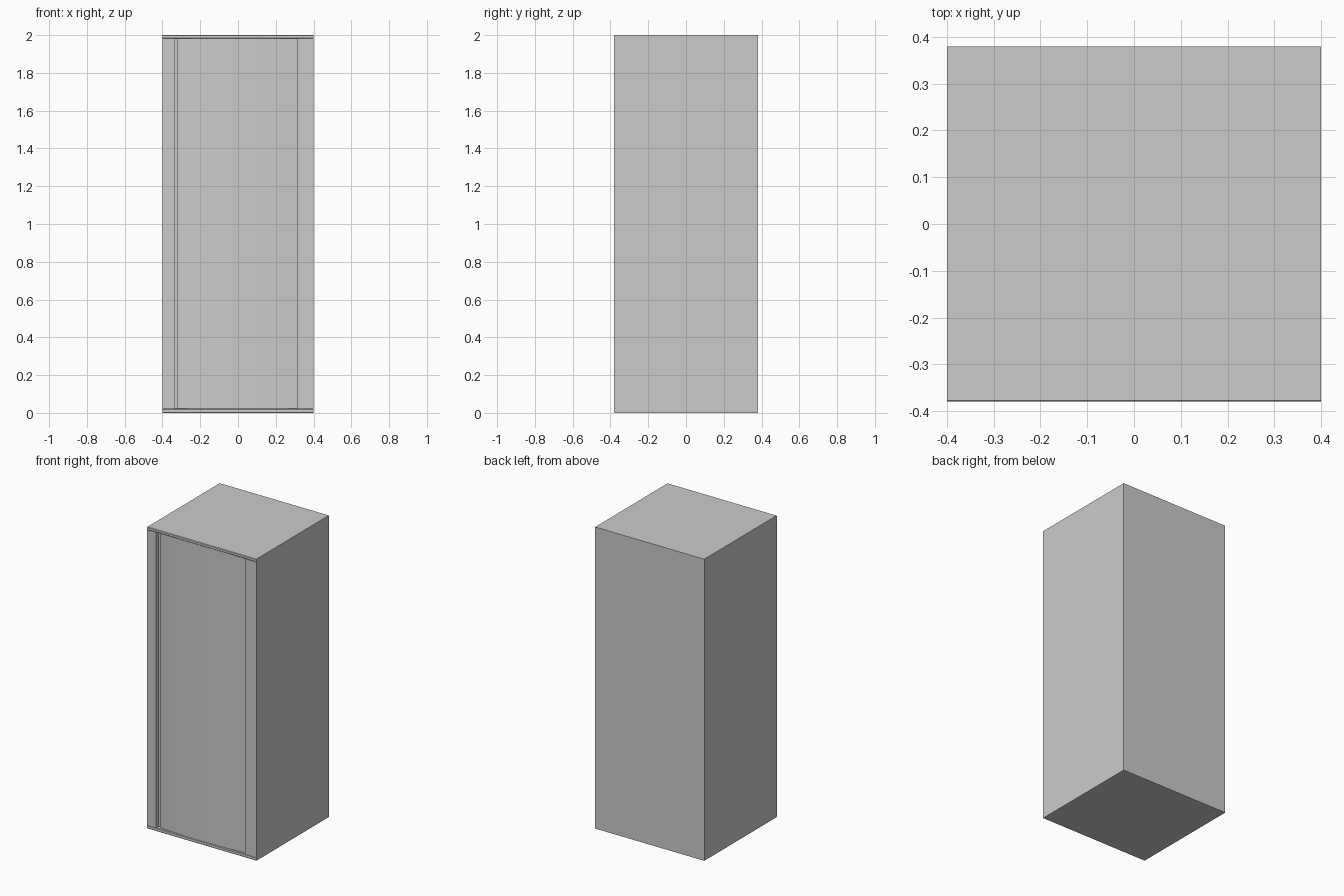
import bpy, bmesh, math

if "Cube" in bpy.data.objects:
    bpy.data.objects.remove(bpy.data.objects["Cube"])

W, FRONT, BACK, JOIN = 0.40, -0.38, 0.38, -0.337
Z0, Z1 = 0.022, 1.981

def prism(name, pts, lo, hi, axis='z'):
    """Extrude a closed 2D outline along z (x,y outline) or x (y,z outline)."""
    bm = bmesh.new()
    place = (lambda p, t: (p[0], p[1], t)) if axis == 'z' else (lambda p, t: (t, p[0], p[1]))
    a = [bm.verts.new(place(p, lo)) for p in pts]
    b = [bm.verts.new(place(p, hi)) for p in pts]
    bm.faces.new(a)
    bm.faces.new(b)
    for i in range(len(pts)):
        j = (i + 1) % len(pts)
        bm.faces.new((a[i], a[j], b[j], b[i]))
    bmesh.ops.recalc_face_normals(bm, faces=bm.faces)
    me = bpy.data.meshes.new(name)
    bm.to_mesh(me)
    bm.free()
    ob = bpy.data.objects.new(name, me)
    bpy.context.collection.objects.link(ob)
    bpy.ops.object.select_all(action='DESELECT')
    ob.select_set(True)
    bpy.context.view_layer.objects.active = ob
    bpy.ops.object.shade_smooth_by_angle(angle=math.radians(25))
    return ob

def rect(x0, x1, y0, y1):
    return [(x0, y0), (x1, y0), (x1, y1), (x0, y1)]

# main cabinet box
prism("cabinet_body", rect(-W, W, JOIN, BACK), 0, 2)

# front side posts
prism("left_post", rect(-W, -0.335, FRONT, JOIN), Z0, Z1)
prism("right_post", rect(0.316, W, FRONT, JOIN), Z0, Z1)

# gently bowed door, leaving a grip groove beside the left post
xl, xr, n = -0.32, 0.316, 16
arc = []
for i in range(n + 1):
    t = i / n
    arc.append((xl + (xr - xl) * t, -0.362 - 0.016 * (1 - (2 * t - 1) ** 2)))
prism("bowed_door", arc + [(xr, JOIN), (xl, JOIN)], Z0, Z1)
prism("grip_groove", rect(-0.335, -0.32, -0.352, JOIN), Z0, Z1)

# top and bottom trim strips with softened front edges
r = 0.003
for name, lo, hi in (("bottom_trim", 0, Z0), ("top_trim", Z1, 2)):
    prism(name, [(JOIN, lo), (FRONT + r, lo), (FRONT, lo + r),
                 (FRONT, hi - r), (FRONT + r, hi), (JOIN, hi)], -W, W, 'x')
